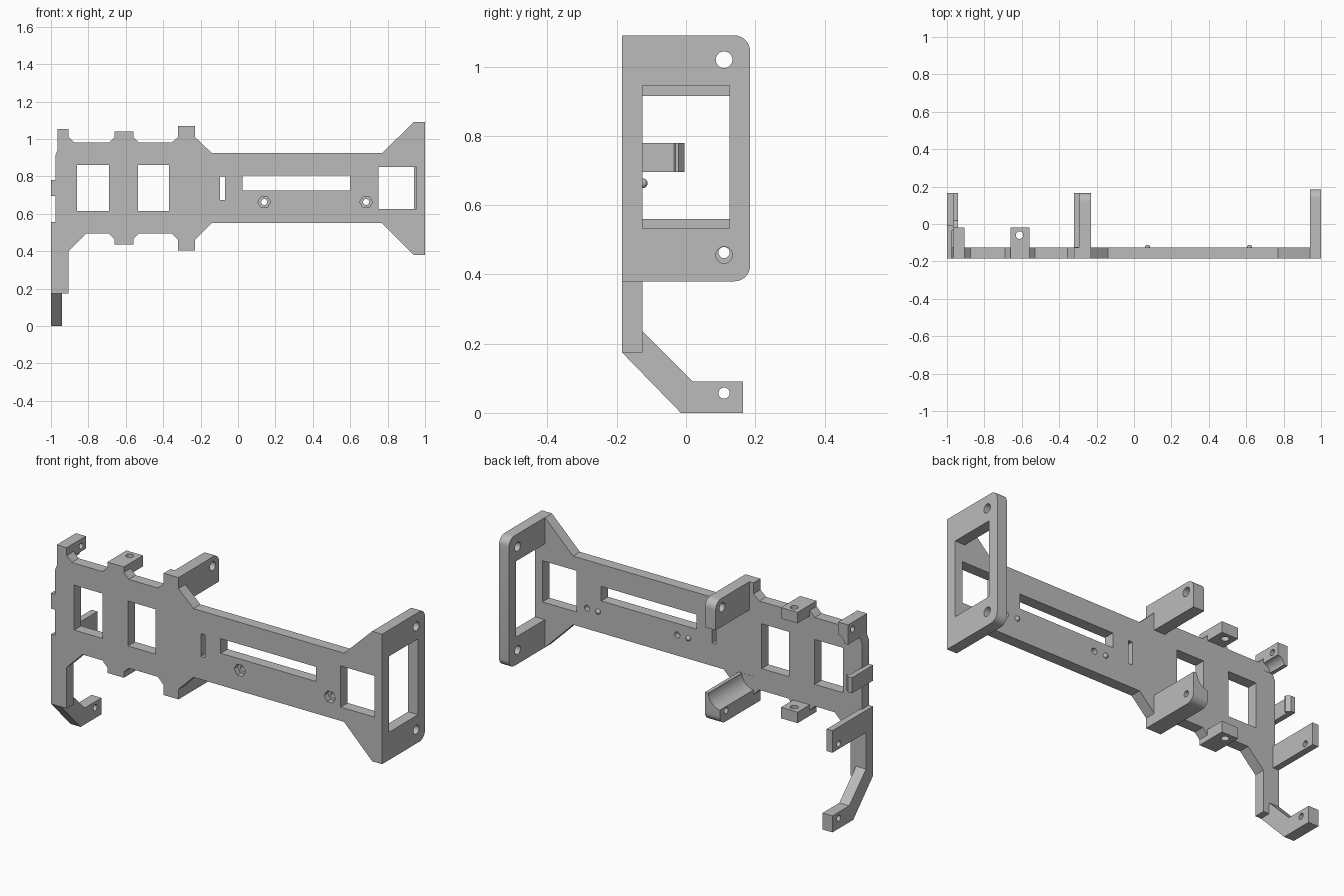
import bpy
import bmesh
from math import sin, cos, pi, radians

cube = bpy.data.objects.get("Cube")
if cube:
    bpy.data.objects.remove(cube)

grey = bpy.data.materials.new("plain_grey")
grey.use_nodes = True
grey.diffuse_color = (0.5, 0.5, 0.5, 1)
grey.node_tree.nodes["Principled BSDF"].inputs["Base Color"].default_value = (0.5, 0.5, 0.5, 1)

BACK, FRONT = -0.125, -0.185      # the two faces of the main plate
LEFT = -1.0                       # outer edge of the narrow end


def prism(name, profile, axis, lo, hi):
    """Extrude a 2D profile along an axis: x takes (y, z), y takes (x, z), z takes (x, y)."""
    def place(p, d):
        q = list(p)
        q.insert("xyz".index(axis), d)
        return q
    bm = bmesh.new()
    face = bm.faces.new([bm.verts.new(place(p, lo)) for p in profile])
    made = bmesh.ops.extrude_face_region(bm, geom=[face])["geom"]
    for v in made:
        if isinstance(v, bmesh.types.BMVert):
            v.co["xyz".index(axis)] = hi
    bmesh.ops.recalc_face_normals(bm, faces=bm.faces[:])
    mesh = bpy.data.meshes.new(name)
    bm.to_mesh(mesh)
    bm.free()
    mesh.materials.append(grey)
    ob = bpy.data.objects.new(name, mesh)
    bpy.context.collection.objects.link(ob)
    return ob


def rect(a0, a1, b0, b1):
    return [(a0, b0), (a1, b0), (a1, b1), (a0, b1)]


def circle(a, b, r, n=32):
    return [(a + r * cos(2 * pi * i / n), b + r * sin(2 * pi * i / n)) for i in range(n)]


def rounded(a0, a1, b0, b1, r, low=True, high=True):
    """Rectangle whose far corners are rounded."""
    def arc(cb, start):
        return [(a1 - r + r * cos(start + i * pi / 16), cb + r * sin(start + i * pi / 16))
                for i in range(9)]
    return ([(a0, b0)] + (arc(b0 + r, -pi / 2) if low else [(a1, b0)])
            + (arc(b1 - r, 0) if high else [(a1, b1)]) + [(a0, b1)])


def cut(ob, *cutters):
    """Subtract (profile, axis, lo, hi) prisms from an object."""
    for spec in cutters:
        tool = prism("cutter", *spec)
        tool.hide_render = True
        mod = ob.modifiers.new("cut", "BOOLEAN")
        mod.operation, mod.solver, mod.object = "DIFFERENCE", "EXACT", tool
        bpy.context.view_layer.update()
        dg = bpy.context.evaluated_depsgraph_get()
        mesh = bpy.data.meshes.new_from_object(ob.evaluated_get(dg))
        ob.modifiers.clear()
        ob.data = mesh
        bpy.data.objects.remove(tool)
    return ob


# Main plate outline: upper edge then lower edge
upper = [(-0.975, 0.695), (LEFT, 0.695), (LEFT, 0.78), (-0.975, 0.78), (-0.975, 0.915),
         (-0.965, 0.94), (-0.965, 1.053), (-0.905, 1.053), (-0.905, 1.01), (-0.875, 0.98),
         (-0.69, 0.98), (-0.66, 1.01), (-0.66, 1.04), (-0.56, 1.04), (-0.56, 1.01),
         (-0.53, 0.98), (-0.355, 0.98), (-0.32, 1.01), (-0.32, 1.07), (-0.23, 1.07),
         (-0.23, 1.01), (-0.14, 0.925), (0.77, 0.925), (0.94, 1.09)]
lower = [(0.94, 0.38), (0.77, 0.55), (-0.14, 0.55), (-0.23, 0.46), (-0.23, 0.405),
         (-0.32, 0.405), (-0.32, 0.46), (-0.355, 0.495), (-0.53, 0.495), (-0.56, 0.465),
         (-0.56, 0.435), (-0.66, 0.435), (-0.66, 0.465), (-0.69, 0.495), (-0.81, 0.495),
         (-0.905, 0.4), (-0.905, 0.175), (LEFT, 0.175), (LEFT, 0.555), (-0.975, 0.555)]
plate = prism("main_plate", upper + lower, "y", FRONT, BACK)

windows = [rect(-0.86, -0.69, 0.615, 0.86), rect(-0.535, -0.37, 0.615, 0.86),
           rect(-0.095, -0.07, 0.675, 0.8), rect(0.025, 0.6, 0.725, 0.805),
           rect(0.75, 0.955, 0.625, 0.85)]
cut(plate, *[(w, "y", -0.3, 0) for w in windows])

# Screw holes with hexagonal nut pockets, and a locating bump beside each
for i, x in enumerate((0.14, 0.685)):
    cut(plate, (circle(x, 0.663, 0.034, 6), "y", -0.3, -0.155),
        (circle(x, 0.663, 0.016), "y", -0.3, 0))
    bpy.ops.mesh.primitive_uv_sphere_add(segments=20, ring_count=12, radius=0.014,
                                         location=(x - 0.068, BACK, 0.663))
    bump = bpy.context.object
    bump.name = f"locating_bump_{i + 1}"
    bump.data.materials.append(grey)

# Wide end frame
frame = prism("end_frame", rounded(FRONT, 0.185, 0.38, 1.09, 0.045), "x", 0.94, 1)
cut(frame, (rect(BACK, 0.125, 0.532, 0.946), "x", 0.8, 1.1),
    (circle(0.11, 1.02, 0.024), "x", 0.8, 1.1),
    (circle(0.11, 0.456, 0.024), "x", 0.8, 1.1),
    (rect(0.9, 0.955, 0.625, 0.85), "y", -0.3, -0.1))

# Long arms at the middle
arm = prism("upper_arm", rounded(BACK, 0.165, 0.915, 1.07, 0.045, low=False), "x", -0.295, -0.23)
cut(arm, (circle(0.11, 1.02, 0.024), "x", -0.5, 0))
arm = prism("lower_arm", rounded(BACK, 0.165, 0.405, 0.56, 0.045, high=False), "x", -0.32, -0.23)
cut(arm, (circle(0.11, 0.463, 0.016), "x", -0.5, 0),
    (circle(-0.33, 0.565, 0.08, 48), "y", -0.124, 0.3))

# Short ears with upright holes
for name, z in (("upper_ear", 0.98), ("lower_ear", 0.435)):
    ear = prism(name, rect(-0.66, -0.56, BACK, -0.02), "z", z, z + 0.06)
    cut(ear, (circle(-0.612, -0.06, 0.02), "z", z - 0.1, z + 0.2))

# Corner ear with a hollow underside
ear = prism("corner_ear", rect(-0.965, -0.905, 0.945, 1.053), "y", BACK, -0.02)
cut(ear, (circle(-0.06, 1.015, 0.016), "x", -1.1, -0.8),
    (circle(-0.9, 0.94, 0.045), "y", -0.124, 0.1))

# Side clip with a barbed tip
prism("side_clip", [(LEFT, BACK), (-0.972, BACK), (-0.972, -0.035), (-0.955, -0.03),
                    (-0.955, -0.022), (-0.975, -0.005), (LEFT, -0.005)], "z", 0.695, 0.78)

# Side bar
bar = prism("side_bar", rect(BACK, 0.165, 0.435, 0.555), "x", LEFT, -0.965)
cut(bar, (circle(0.11, 0.463, 0.016), "x", -1.1, -0.9))

# Bent foot
foot = prism("bent_foot", [(FRONT, 0.175), (-0.015, 0), (0.165, 0), (0.165, 0.09),
                           (0.02, 0.09), (BACK, 0.235), (BACK, 0.175)], "x", LEFT, -0.94)
cut(foot, (circle(0.11, 0.057, 0.016), "x", -1.1, -0.9))

# Smooth the round surfaces, keep edges crisp
for ob in bpy.context.collection.objects:
    if ob.type == "MESH" and grey.name in ob.data.materials:
        bpy.ops.object.select_all(action="DESELECT")
        ob.select_set(True)
        bpy.context.view_layer.objects.active = ob
        bpy.ops.object.shade_smooth_by_angle(angle=radians(30))
